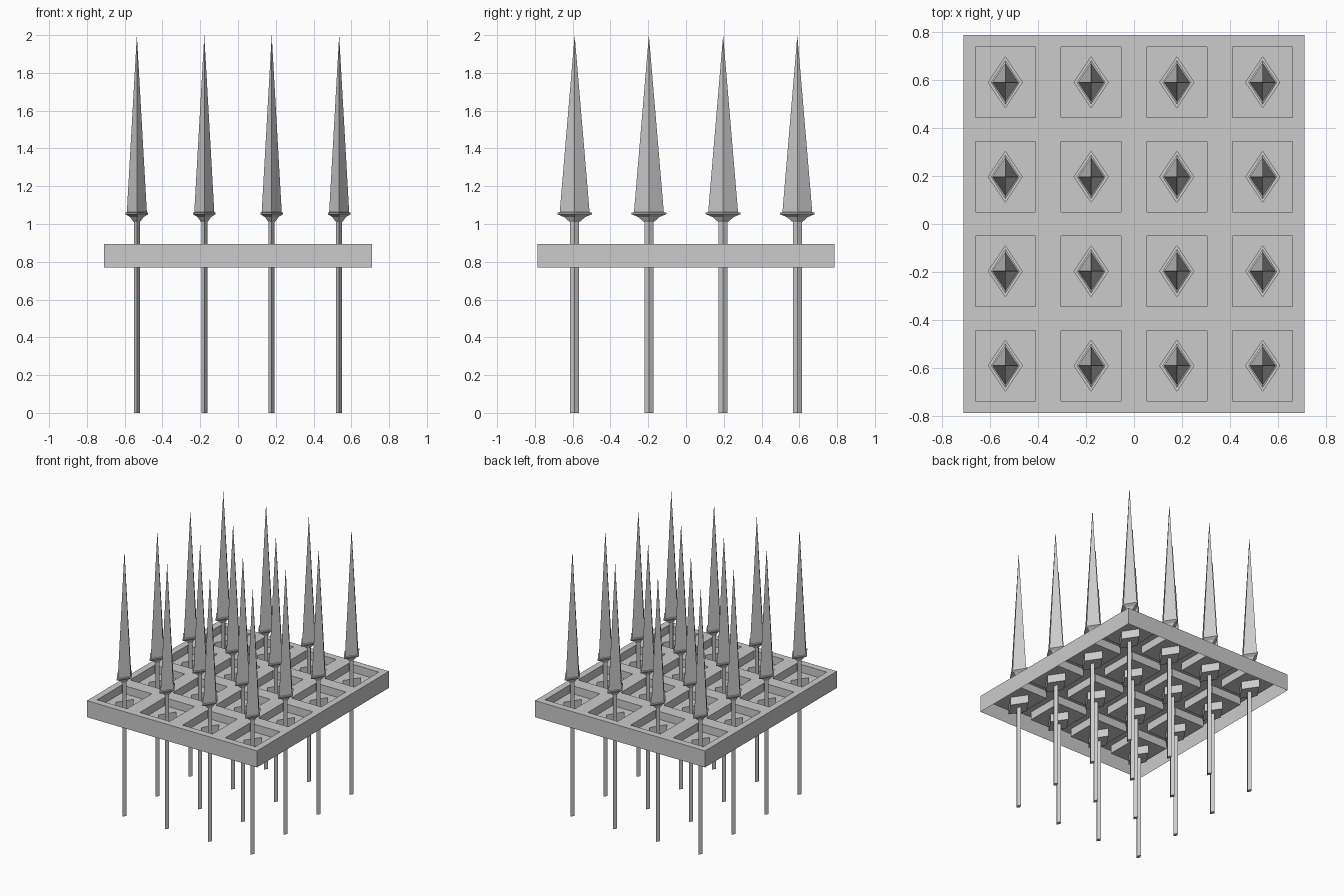
import bpy
import bmesh

cube = bpy.data.objects.get("Cube")
if cube:
    bpy.data.objects.remove(cube, do_unlink=True)

# One plain stone grey for everything
grey = bpy.data.materials.new("stone_grey")
grey.use_nodes = True
colour = (0.6, 0.6, 0.6, 1)
grey.diffuse_color = colour
grey.node_tree.nodes["Principled BSDF"].inputs["Base Color"].default_value = colour

PITCH_X, PITCH_Y = 0.357, 0.393
HALF_X, HALF_Y = 0.71, 0.787
POCKET_X, POCKET_Y = 0.125, 0.147
TOP, FLOOR, SOCKET, BOTTOM = 0.895, 0.835, 0.775, 0.77
steps = [i - 1.5 for i in range(4)]
centres = [(i * PITCH_X, j * PITCH_Y) for i in steps for j in steps]


def finish(bm, name):
    mesh = bpy.data.meshes.new(name)
    bm.to_mesh(mesh)
    bm.free()
    mesh.materials.append(grey)
    obj = bpy.data.objects.new(name, mesh)
    bpy.context.collection.objects.link(obj)
    return obj


def diamond(bm, cx, cy, rx, ry, z):
    return [bm.verts.new((cx + a * rx, cy + b * ry, z))
            for a, b in ((1, 0), (0, 1), (-1, 0), (0, -1))]


def rectangle(bm, cx, cy, rx, ry, z):
    return [bm.verts.new((cx + a * rx, cy + b * ry, z))
            for a, b in ((1, -1), (1, 1), (-1, 1), (-1, -1))]


def bridge(bm, low, high):
    n = len(low)
    for i in range(n):
        k = (i + 1) % n
        bm.faces.new((low[i], low[k], high[k], high[i]))


# Base tray: thin shell, open below, with sunken pockets and diamond sockets
bm = bmesh.new()


def cuts(half, pitch, pocket):
    inner = [s * pitch + d * pocket for s in steps for d in (-1, 1)]
    return [-half] + inner + [half]


xs = cuts(HALF_X, PITCH_X, POCKET_X)
ys = cuts(HALF_Y, PITCH_Y, POCKET_Y)
grid = [[bm.verts.new((x, y, TOP)) for y in ys] for x in xs]
for i in range(len(xs) - 1):
    for j in range(len(ys) - 1):
        if not (i % 2 and j % 2):
            bm.faces.new((grid[i][j], grid[i + 1][j],
                          grid[i + 1][j + 1], grid[i][j + 1]))

# Outer skirt
bridge(bm, rectangle(bm, 0, 0, HALF_X, HALF_Y, BOTTOM),
       rectangle(bm, 0, 0, HALF_X, HALF_Y, TOP))

for cx, cy in centres:
    rim = rectangle(bm, cx, cy, POCKET_X, POCKET_Y, TOP)
    floor = rectangle(bm, cx, cy, POCKET_X, POCKET_Y, FLOOR)
    bridge(bm, rim, floor)
    mouth = diamond(bm, cx, cy, 0.071, 0.106, FLOOR)
    for i in range(4):
        k = (i + 1) % 4
        bm.faces.new((floor[i], floor[k], mouth[i]))
        bm.faces.new((floor[k], mouth[k], mouth[i]))
    base = diamond(bm, cx, cy, 0.071, 0.106, SOCKET)
    bridge(bm, mouth, base)
    bm.faces.new(base)
bmesh.ops.remove_doubles(bm, verts=bm.verts, dist=0.0001)
finish(bm, "base_tray")

# Spear: diamond section lofted up the shaft, flared collar and blade
profile = [
    (0.016, 0.024, 0.0),
    (0.016, 0.024, 1.01),
    (0.024, 0.037, 1.02),
    (0.036, 0.056, 1.037),
    (0.06, 0.092, 1.052),
    (0.06, 0.092, 1.06),
    (0.053, 0.079, 1.063),
]
bm = bmesh.new()
rings = [diamond(bm, 0, 0, rx, ry, z) for rx, ry, z in profile]
bm.faces.new(rings[0][::-1])
for low, high in zip(rings, rings[1:]):
    bridge(bm, low, high)
tip = bm.verts.new((0, 0, 2))
for i in range(4):
    bm.faces.new((rings[-1][i], rings[-1][(i + 1) % 4], tip))
spear = finish(bm, "spear")

# One spear in every socket
spear.location = (*centres[0], 0)
for n, (cx, cy) in enumerate(centres[1:], 2):
    copy = bpy.data.objects.new(f"spear_{n}", spear.data)
    copy.location = (cx, cy, 0)
    bpy.context.collection.objects.link(copy)
